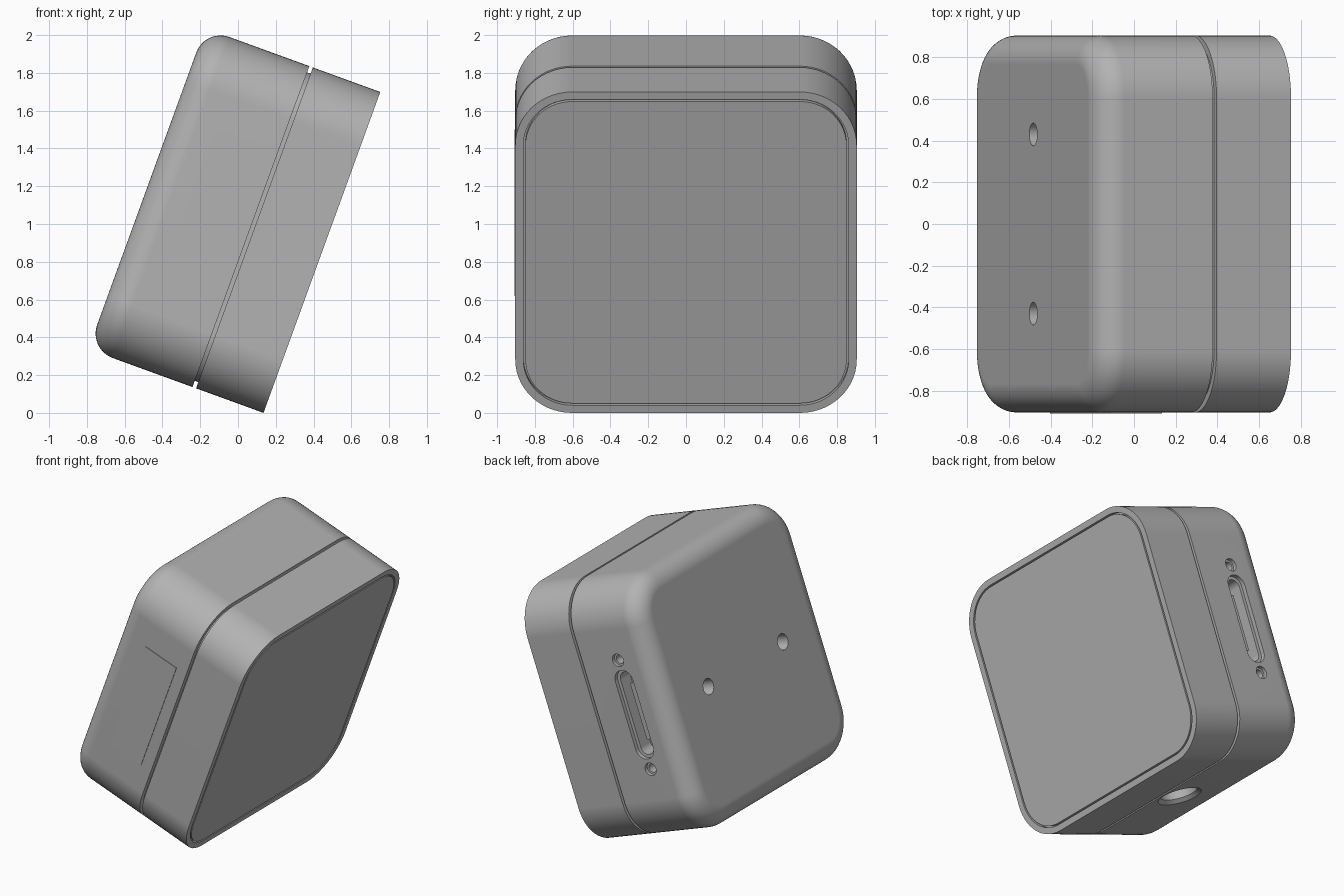
import bpy, bmesh, math
from mathutils import Matrix, Vector

cube = bpy.data.objects.get("Cube")
if cube:
    bpy.data.objects.remove(cube, do_unlink=True)

HALF, DEPTH, ROUND, FILLET = 0.904, 0.987, 0.30, 0.137
TILT = math.radians(20)

grey = bpy.data.materials.new("plain grey")
grey.use_nodes = True
grey.diffuse_color = (0.45, 0.45, 0.45, 1)
grey.node_tree.nodes["Principled BSDF"].inputs["Base Color"].default_value = (0.45, 0.45, 0.45, 1)


def frame(x_axis, y_axis, origin):
    """Matrix from two axes and an origin; the third axis follows."""
    x, y = Vector(x_axis), Vector(y_axis)
    m = Matrix((x, y, x.cross(y))).transposed().to_4x4()
    m.translation = Vector(origin)
    return m


# The body is built lying on its screen, with depth along local z
UP = Vector((math.sin(TILT), 0, math.cos(TILT)))
STAND = frame((0, -1, 0), UP, Vector((0.135, 0, 0)) + UP * HALF)


def ring(hw, hh, radius, z, segments=14):
    """Rounded rectangle outline at height z."""
    points = []
    for k, (sx, sy) in enumerate([(1, 1), (-1, 1), (-1, -1), (1, -1)]):
        for i in range(segments + 1):
            a = math.pi / 2 * (k + i / segments)
            points.append((sx * (hw - radius) + radius * math.cos(a),
                           sy * (hh - radius) + radius * math.sin(a), z))
    return points


def loft(name, hw, hh, radius, profile, place):
    """Skin rounded rectangles through (inset, height) steps and cap the ends."""
    bm = bmesh.new()
    loops = [[bm.verts.new(p) for p in ring(hw - i, hh - i, max(radius - i, 0.002), z)]
             for i, z in profile]
    n = len(loops[0])
    for low, high in zip(loops, loops[1:]):
        for j in range(n):
            k = (j + 1) % n
            bm.faces.new((low[j], low[k], high[k], high[j]))
    bm.faces.new(loops[0][::-1])
    bm.faces.new(loops[-1])
    bmesh.ops.remove_doubles(bm, verts=bm.verts, dist=0.00005)
    bmesh.ops.recalc_face_normals(bm, faces=bm.faces)
    mesh = bpy.data.meshes.new(name)
    bm.to_mesh(mesh)
    bm.free()
    mesh.materials.append(grey)
    obj = bpy.data.objects.new(name, mesh)
    bpy.context.collection.objects.link(obj)
    obj.matrix_world = STAND @ place
    return obj


def cut(target, cutter):
    """Subtract the cutter and remove it."""
    cutter.hide_render = True
    mod = target.modifiers.new("cut", "BOOLEAN")
    mod.operation, mod.object, mod.solver = "DIFFERENCE", cutter, "EXACT"
    bpy.context.view_layer.update()
    with bpy.context.temp_override(object=target, active_object=target):
        bpy.ops.object.modifier_apply(modifier=mod.name)
    bpy.data.objects.remove(cutter, do_unlink=True)


# Case: screen plate, groove round the screen, rim, seam, then rounded back edge
profile = [(0.054, 0), (0.054, 0.03), (0.043, 0.03), (0.043, 0), (0, 0),
           (0, 0.38), (0.035, 0.38), (0.035, 0.40), (0, 0.40)]
for i in range(13):
    a = math.pi / 2 * i / 12
    profile.append((FILLET * (1 - math.cos(a)), DEPTH - FILLET * (1 - math.sin(a))))
case = loft("case", HALF, HALF, ROUND, profile, Matrix.Identity(4))

# Two mounting holes in the back
for side in (-1, 1):
    cut(case, loft("back_hole", 0.055, 0.055, 0.055, [(0, 0.02), (0, -0.15)],
                   Matrix.Translation((side * 0.43, 0, DEPTH))))

# Connector slot between two screw holes, on the left side
PORT_DEPTH = 0.70


def left_side(b):
    return frame((0, 0, 1), (0, 1, 0), (-HALF, b, PORT_DEPTH))


cut(case, loft("slot", 0.075, 0.315, 0.075,
               [(0, 0.02), (0, -0.03), (0.022, -0.031), (0.022, -0.14)], left_side(0)))
for side in (-1, 1):
    cut(case, loft("screw_hole", 0.045, 0.045, 0.045,
                   [(0, 0.02), (0, -0.025), (0.014, -0.026), (0.014, -0.10)],
                   left_side(side * 0.387)))

# Round chamfered cable hole in the underside
cut(case, loft("cable_hole", 0.19, 0.19, 0.19,
               [(0, 0.04), (0.04, 0), (0.065, -0.025), (0.065, -0.16)],
               frame((1, 0, 0), (0, 0, 1), (0, -HALF, 0.565))))

# Connector tongue inside the slot
tongue = loft("connector_tongue", 0.016, 0.2, 0.004, [(0, -0.15), (0, -0.07)], left_side(0))

# Thin label plate on the right side
label = loft("label_plate", 0.134, 0.422, 0.004, [(0, -0.003), (0, 0.004)],
             frame((0, 0, -1), (0, 1, 0), (HALF, 0, 0.616)))

# Smooth shading with crisp edges and flat broad faces
for obj in (case, tongue, label):
    bpy.ops.object.select_all(action="DESELECT")
    obj.select_set(True)
    bpy.context.view_layer.objects.active = obj
    bpy.ops.object.shade_smooth_by_angle(angle=math.radians(25))
weighted = case.modifiers.new("flat_faces", "WEIGHTED_NORMAL")
weighted.keep_sharp = True
